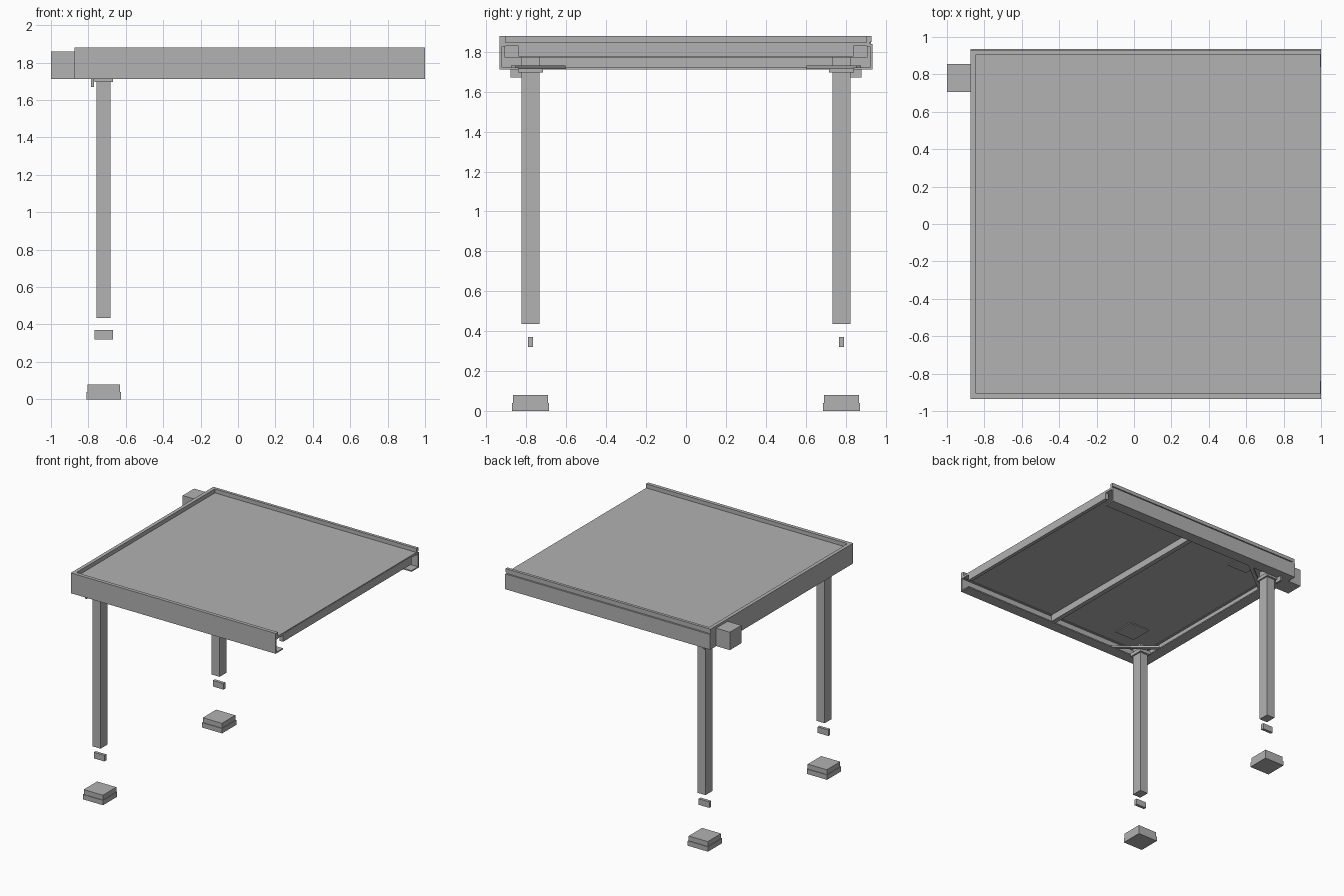
import bpy
import bmesh
from mathutils import Matrix, Vector

cube = bpy.data.objects.get("Cube")
if cube:
    bpy.data.objects.remove(cube, do_unlink=True)

grey = bpy.data.materials.new("plain_grey")
grey.use_nodes = True
grey.diffuse_color = (0.445, 0.445, 0.445, 1)
grey.node_tree.nodes["Principled BSDF"].inputs["Base Color"].default_value = grey.diffuse_color


def finish(name, bm):
    bmesh.ops.recalc_face_normals(bm, faces=bm.faces)
    mesh = bpy.data.meshes.new(name)
    bm.to_mesh(mesh)
    bm.free()
    mesh.materials.append(grey)
    obj = bpy.data.objects.new(name, mesh)
    bpy.context.collection.objects.link(obj)
    return obj


def box(name, x, y, z, angle=0):
    """Box from its (low, high) ranges, optionally turned about its own vertical axis."""
    bm = bmesh.new()
    bmesh.ops.create_cube(bm, size=1)
    size = (x[1] - x[0], y[1] - y[0], z[1] - z[0])
    centre = (sum(x) / 2, sum(y) / 2, sum(z) / 2)
    bmesh.ops.scale(bm, vec=size, verts=bm.verts)
    bmesh.ops.rotate(bm, matrix=Matrix.Rotation(angle, 3, "Z"), verts=bm.verts)
    bmesh.ops.translate(bm, vec=centre, verts=bm.verts)
    return finish(name, bm)


def extrude(name, points, vector):
    """Sweep a closed outline of 3D points along a vector."""
    bm = bmesh.new()
    face = bm.faces.new([bm.verts.new(p) for p in points])
    moved = bmesh.ops.extrude_face_region(bm, geom=[face])["geom"]
    bmesh.ops.translate(bm, vec=Vector(vector),
                        verts=[v for v in moved if isinstance(v, bmesh.types.BMVert)])
    return finish(name, bm)


LEFT, RIGHT, HALF = -0.875, 1.0, 0.935
POST_X, POST_Y = -0.718, 0.778
BOTTOM, TOP, SHEET = 1.712, 1.88, 1.847

# Open channel outline: (distance in from the outer face, height)
channel = [(0, BOTTOM), (0.095, BOTTOM), (0.095, 1.722), (0.012, 1.722), (0.012, 1.825),
           (0.03, 1.825), (0.03, TOP), (0, TOP)]
# The rear channel has a shallow groove under its rim
grooved = channel[:-1] + [(0.006, TOP), (0.006, 1.85), (0.014, 1.85), (0.014, 1.838), (0, 1.838)]

# Perimeter frame, open at one end
length = (RIGHT - LEFT, 0, 0)
extrude("front_channel", [(LEFT, d - HALF, z) for d, z in channel], length)
extrude("rear_channel", [(LEFT, HALF - d, z) for d, z in grooved], length)
extrude("end_channel", [(LEFT + d, -HALF + 0.001, z) for d, z in channel],
        (0, 2 * HALF - 0.008, 0))

# Roof sheet and its cross beams
box("roof_sheet", (LEFT + 0.015, RIGHT - 0.002), (-0.91, 0.91), (1.828, SHEET))
box("edge_beam", (0.97, RIGHT), (-0.84, 0.84), (1.775, 1.84))
box("middle_beam", (0.045, 0.085), (-0.91, 0.91), (1.77, 1.835))

# Rainwater box on the outside of the end channel
box("drain_box", (-1.0, LEFT + 0.01), (0.705, 0.855), (BOTTOM, 1.86))

# Posts with their fittings, one at each end of the closed side
for side, s in (("front", -1), ("rear", 1)):
    def part(name, width, depth, z, x=POST_X, y=POST_Y, angle=0):
        return box(f"{side}_{name}", (x - width / 2, x + width / 2),
                   (s * y - depth / 2, s * y + depth / 2), z, angle)

    part("post", 0.075, 0.09, (0.435, 1.775))
    part("post_collar", 0.10, 0.125, (1.695, 1.725))
    part("support_plate", 0.19, 0.19, (1.82, 1.83), x=-0.56, y=0.69)
    part("corner_brace", 0.40, 0.03, (1.713, 1.73), x=-0.625, y=0.74, angle=s * 0.68)
    part("bracket", 0.015, 0.06, (1.67, 1.72), x=-0.778, y=0.85)
    part("spacer_block", 0.097, 0.025, (0.32, 0.37))
    part("foot_base", 0.185, 0.185, (0, 0.04))
    part("foot_top", 0.175, 0.175, (0.04, 0.08))
